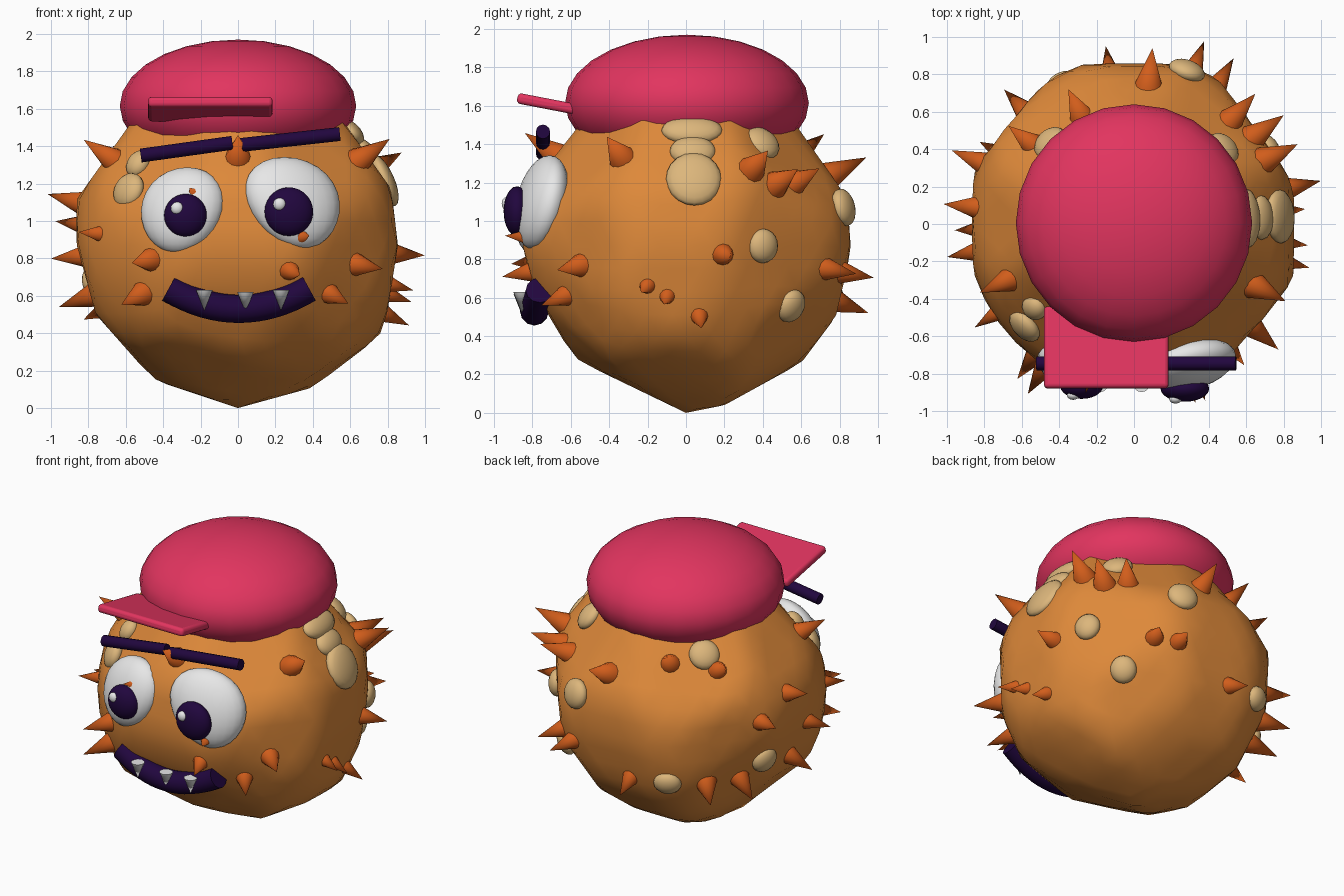
import bpy
import bmesh
from math import radians, sin, cos, pi
from mathutils import Vector, Matrix

if "Cube" in bpy.data.objects:
    bpy.data.objects.remove(bpy.data.objects["Cube"])

CENTRE = Vector((0, 0, 0.87))


def material(name, rgb):
    mat = bpy.data.materials.new(name)
    mat.use_nodes = True
    colour = (*rgb, 1)
    mat.diffuse_color = colour
    mat.node_tree.nodes["Principled BSDF"].inputs["Base Color"].default_value = colour
    return mat


ORANGE = material("skin orange", (0.73, 0.25, 0.042))
RUST = material("spike rust", (0.64, 0.11, 0.011))
TAN = material("patch tan", (0.72, 0.47, 0.2))
WHITE = material("eye white", (0.82, 0.82, 0.82))
PURPLE = material("dark purple", (0.015, 0.002, 0.048))
PINK = material("cap pink", (0.76, 0.035, 0.115))


def finish(name, bm, mat, angle=50):
    """Turn a bmesh into a shaded object."""
    mesh = bpy.data.meshes.new(name)
    bmesh.ops.recalc_face_normals(bm, faces=bm.faces)
    bm.to_mesh(mesh)
    bm.free()
    mesh.materials.append(mat)
    obj = bpy.data.objects.new(name, mesh)
    bpy.context.collection.objects.link(obj)
    bpy.ops.object.select_all(action='DESELECT')
    obj.select_set(True)
    bpy.context.view_layer.objects.active = obj
    bpy.ops.object.shade_smooth_by_angle(angle=radians(angle))
    return obj


def outward(azimuth, elevation):
    a, e = radians(azimuth), radians(elevation)
    return Vector((cos(a) * cos(e), sin(a) * cos(e), sin(e)))


def add_ball(bm, matrix, segments=24, rings=14):
    return bmesh.ops.create_uvsphere(bm, u_segments=segments, v_segments=rings,
                                     radius=1, matrix=matrix)["verts"]


def ellipsoid(name, centre, radii, mat):
    bm = bmesh.new()
    add_ball(bm, Matrix.Translation(centre) @ Matrix.Diagonal((*radii, 1)))
    return finish(name, bm, mat, 180)


def add_cone(bm, base, direction, radius, length):
    turn = direction.to_track_quat('Z', 'Y').to_matrix().to_4x4()
    middle = Matrix.Translation(base + direction * length / 2)
    bmesh.ops.create_cone(bm, cap_ends=True, segments=12, radius1=radius,
                          radius2=0, depth=length, matrix=middle @ turn)


# Body: a ball chiselled along outlines, each facing an azimuth and elevation
outlines = [
    (-90, 0, [(-0.59, 0.63), (-0.86, 0.25), (-0.87, 0.03), (-0.76, -0.37), (-0.45, -0.72),
              (0, -0.87), (0.4, -0.76), (0.78, -0.47), (0.855, 0), (0.82, 0.3), (0.6, 0.61)]),
    (0, 0, [(-0.57, 0.61), (-0.8, 0.32), (-0.85, 0), (-0.8, -0.22), (-0.58, -0.59), (0, -0.87),
            (0.2, -0.83), (0.6, -0.61), (0.78, -0.37), (0.86, -0.03), (0.84, 0.25), (0.58, 0.62)]),
    (-55, 25, [(-0.29, -0.76), (0.15, -0.83), (0.43, -0.73), (0.65, -0.61),
               (0.78, -0.34), (0.83, -0.02), (0.82, 0.2)]),
    (125, 25, [(-0.82, -0.02), (-0.79, -0.31), (-0.55, -0.64), (-0.15, -0.86), (0.12, -0.85)]),
    (50, -29, [(-0.85, 0.1), (-0.84, -0.18), (-0.72, -0.45), (-0.41, -0.71), (0.08, -0.81),
               (0.36, -0.76), (0.65, -0.52), (0.84, -0.16), (0.86, 0.24)]),
    (35, 0, [(-0.55, 0.6), (-0.82, 0.25)]), (35, 0, [(0.82, 0.25), (0.55, 0.6)]),
    (145, 0, [(-0.55, 0.6), (-0.82, 0.25)]), (145, 0, [(0.82, 0.25), (0.55, 0.6)]),
]
planes = []
for azimuth, elevation, points in outlines:
    facing = outward(azimuth, elevation)
    right = outward(azimuth + 90, 0)
    up = facing.cross(right)
    for (x1, z1), (x2, z2) in zip(points, points[1:]):
        normal = (right * (z2 - z1) - up * (x2 - x1)).normalized()
        planes.append((normal, normal.dot(right * x1 + up * z1)))


def surface(d):
    """Distance from the body centre to its skin."""
    return min([0.895] + [dist / n.dot(d) for n, dist in planes if n.dot(d) > 0.1])


bm = bmesh.new()
bmesh.ops.create_icosphere(bm, subdivisions=4, radius=1)
for v in bm.verts:
    d = v.co.normalized()
    v.co = CENTRE + d * surface(d)
finish("body", bm, ORANGE, 180)

# Spikes: azimuth, elevation and size of each
spikes = [
    (84, 26, 1.25), (116, 36, 1.1), (142, 32, 1.05), (174, 15, 1), (158, 7, 1),
    (190, -4, 0.95), (213, 4, 0.75), (182, -19, 1.1), (152, -23, 1.2), (134, -20, 1.2),
    (99, -20, 1), (69, -9, 1), (59, -8, 1), (26, 27, 1.2), (36, 22, 1.2),
    (47, 23, 1.2), (13, -3, 0.95), (-14, -14, 0.75), (-7, -18, 0.75), (5, -25, 0.8),
    (-41, -7, 1.1), (-52, -18, 1), (-71, -9, 0.9), (-68, 3, 0.75), (254, 18, 0.65),
    (238, -5, 1.1), (233, -17, 1.15), (-27, 32, 1.2), (204, 32, 1.05), (270, 35, 1.2),
]
bm = bmesh.new()
for az, el, size in spikes:
    d = outward(az, el)
    add_cone(bm, CENTRE + d * (surface(d) - 0.03), d, 0.064 * size, 0.03 + 0.165 * size)
finish("spikes", bm, RUST)

# Skin patches: azimuth, elevation, half width, half height
patches = [
    (3, 45, 0.16, 0.09), (3, 36, 0.12, 0.09), (3, 24, 0.145, 0.15),
    (40, 41, 0.1, 0.1), (29, 0, 0.085, 0.09), (45, -22, 0.085, 0.09),
    (71, 13, 0.1, 0.1), (136, 40, 0.1, 0.1), (117, -18, 0.09, 0.08),
    (163, -14, 0.09, 0.09), (220, 32, 0.07, 0.08), (223, 20, 0.1, 0.1),
]
bm = bmesh.new()
for az, el, w, h in patches:
    d = outward(az, el)
    turn = d.to_track_quat('Z', 'Y').to_matrix().to_4x4()
    add_ball(bm, Matrix.Translation(CENTRE + d * (surface(d) - 0.005)) @ turn
             @ Matrix.Diagonal((w, h, 0.055, 1)), 20, 10)
finish("skin_patches", bm, TAN, 180)

# Cap and brim
ellipsoid("cap", (0, 0.005, 1.615), (0.632, 0.635, 0.355), PINK)
bm = bmesh.new()
bmesh.ops.create_cube(bm, size=1, matrix=Matrix.Translation((-0.148, -0.66, 1.598))
                      @ Matrix.Rotation(-0.19, 4, 'X')
                      @ Matrix.Diagonal((0.665, 0.445, 0.055, 1)))
brim = finish("cap_brim", bm, PINK)
bevel = brim.modifiers.new("rounded edge", 'BEVEL')
bevel.width = 0.02
bevel.segments = 3


# Eyes: egg shapes leaning against the face, with pupil and glint
def eye(side, centre, radii, lean, taper, swing, pupil, pupil_radius, glint):
    bm = bmesh.new()
    for v in add_ball(bm, Matrix.Identity(4)):
        x, y, z = v.co
        x *= radii[0] * (1 + taper * z)
        z *= radii[2]
        v.co = Vector(centre) + Vector((x + lean * z, y * radii[1] + 0.17 * z + swing * x, z))
    finish(side + "_eye", bm, WHITE, 180)
    ellipsoid(side + "_pupil", pupil, (pupil_radius, 0.07, pupil_radius), PURPLE)
    ellipsoid(side + "_glint", glint, (0.034, 0.025, 0.034), WHITE)


eye("left", (0.297, -0.752, 1.097), (0.247, 0.125, 0.245), -0.2, 0.12, 0.2,
    (0.272, -0.88, 1.05), 0.13, (0.222, -0.935, 1.09))
eye("right", (-0.298, -0.755, 1.057), (0.22, 0.125, 0.23), 0.12, 0.08, -0.15,
    (-0.28, -0.865, 1.03), 0.115, (-0.325, -0.915, 1.068))


# Eyebrows and mouth: round bars swept along a path
def tube(name, points, radius, sides):
    bm = bmesh.new()
    rings = []
    last = len(points) - 1
    for i, p in enumerate(points):
        along = (points[min(i + 1, last)] - points[max(i - 1, 0)]).normalized()
        across = along.cross(Vector((0, 1, 0)))
        rings.append([bm.verts.new(p + radius * (cos(t) * across + sin(t) * Vector((0, 1, 0))))
                      for t in (2 * pi * k / sides for k in range(sides))])
    for a, b in zip(rings, rings[1:]):
        for k in range(sides):
            n = (k + 1) % sides
            bm.faces.new((a[k], a[n], b[n], b[k]))
    bm.faces.new(rings[0])
    bm.faces.new(rings[-1])
    return finish(name, bm, PURPLE)


tube("right_eyebrow", [Vector((-0.52, -0.745, 1.35)), Vector((-0.03, -0.745, 1.418))], 0.037, 12)
tube("left_eyebrow", [Vector((0, -0.745, 1.405)), Vector((0.545, -0.745, 1.465))], 0.037, 12)

smile = []
for i in range(17):
    s = i / 8 - 1
    smile.append(Vector((0.005 + 0.375 * s, -0.79 + 0.03 * s * s, 0.53 + 0.11 * s * s)))
tube("mouth", smile, 0.075, 12)

# Teeth
bm = bmesh.new()
for x, top in ((-0.18, 0.63), (0.04, 0.62), (0.23, 0.63)):
    add_cone(bm, Vector((x, -0.855, top)), Vector((0, 0, -1)), 0.044, 0.11)
finish("teeth", bm, WHITE)
